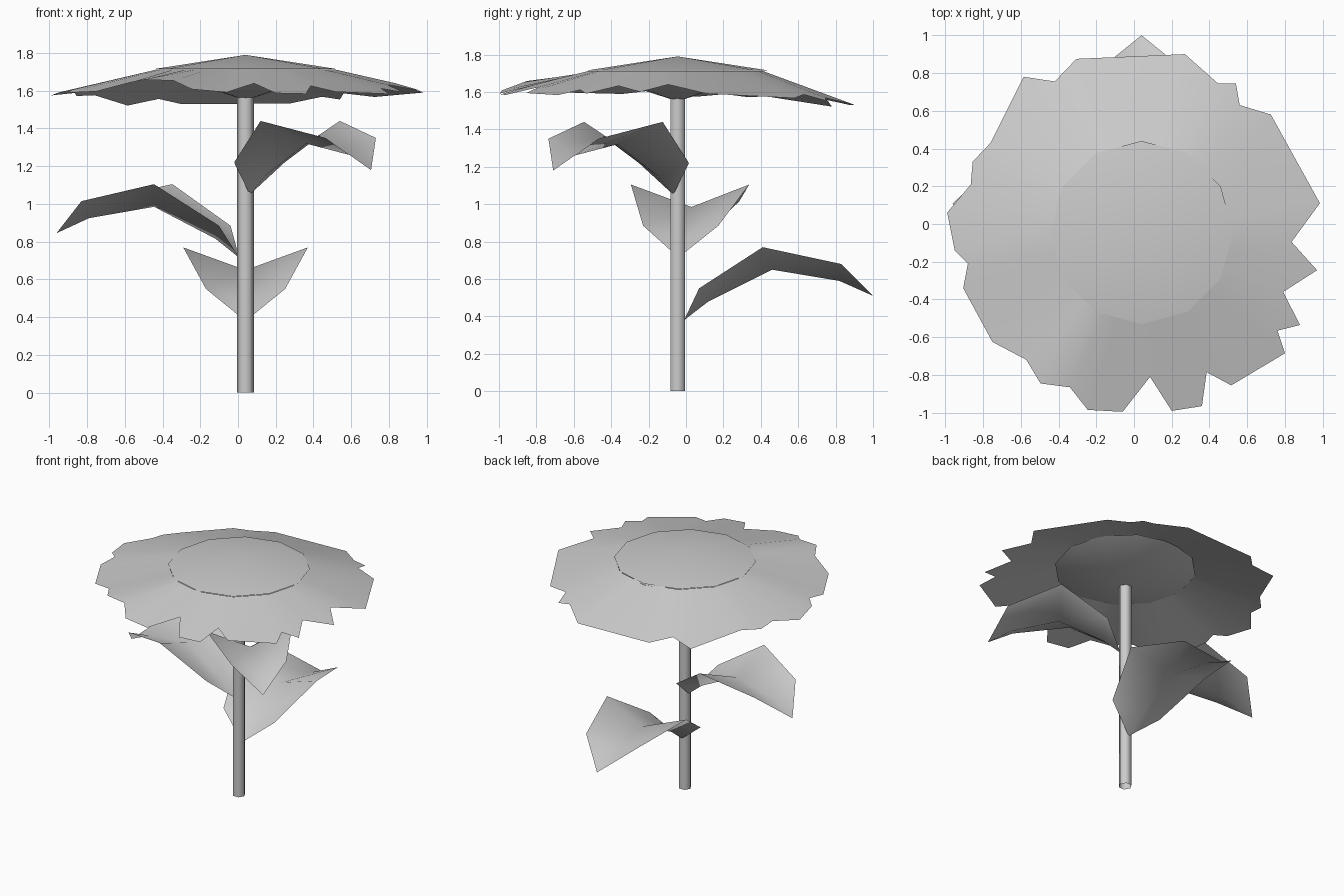
import bpy, bmesh, math
from mathutils import Matrix, Vector

if "Cube" in bpy.data.objects:
    bpy.data.objects.remove(bpy.data.objects["Cube"])

CX, CY = 0.04, -0.045          # stem axis
RING_R, RING_Z = 0.485, 1.715  # rim of the flower centre

grey = bpy.data.materials.new("light_grey")
grey.diffuse_color = (0.6, 0.6, 0.6, 1)
grey.use_nodes = True
grey.node_tree.nodes["Principled BSDF"].inputs["Base Color"].default_value = grey.diffuse_color


def make(name, verts, faces, facing=0, smooth=180):
    """Mesh object; facing = 1 / -1 turns every face up / down."""
    bm = bmesh.new()
    vs = [bm.verts.new(v) for v in verts]
    for f in faces:
        bm.faces.new([vs[i] for i in f])
    bm.normal_update()
    for f in bm.faces:
        if f.normal.z * facing < 0:
            f.normal_flip()
    me = bpy.data.meshes.new(name)
    bm.to_mesh(me)
    bm.free()
    me.materials.append(grey)
    ob = bpy.data.objects.new(name, me)
    bpy.context.collection.objects.link(ob)
    bpy.ops.object.select_all(action='DESELECT')
    ob.select_set(True)
    bpy.context.view_layer.objects.active = ob
    bpy.ops.object.shade_smooth_by_angle(angle=math.radians(smooth))
    return ob


def ring(n, r, z):
    return [(CX + r * math.cos(2 * math.pi * i / n),
             CY + r * math.sin(2 * math.pi * i / n), z) for i in range(n)]


# Stem: open six-sided tube
make("stem", ring(6, 0.045, 0) + ring(6, 0.045, 1.57),
     [(i, (i + 1) % 6, (i + 1) % 6 + 6, i + 6) for i in range(6)])

# Flower centre: low dome above, shallow cone below
fan = [(i, (i + 1) % 12, 12) for i in range(12)]
make("flower_centre", ring(12, RING_R, RING_Z) + [(CX, CY, 1.79)], fan, 1)
make("flower_base", ring(12, RING_R, RING_Z - 0.01) + [(CX, CY, 1.55)], fan, -1)

# Petals: ragged sheet hanging from the rim of the centre
outline = [
    (0.985, 0.11), (0.725, 0.58), (0.56, 0.63), (0.54, 0.745), (0.445, 0.745),
    (0.27, 0.90), (-0.305, 0.875), (-0.42, 0.755), (-0.585, 0.78), (-0.76, 0.43),
    (-0.855, 0.33), (-0.865, 0.21), (-0.99, 0.06), (-0.95, -0.14), (-0.88, -0.21),
    (-0.905, -0.34), (-0.75, -0.625), (-0.57, -0.72), (-0.495, -0.845),
    (-0.34, -0.865), (-0.245, -0.985), (-0.06, -0.995), (0.085, -0.81),
    (0.2, -0.99), (0.36, -0.965), (0.385, -0.785), (0.515, -0.855),
    (0.8, -0.685), (0.76, -0.565), (0.88, -0.535), (0.79, -0.36),
    (0.97, -0.245), (0.835, -0.095)]
inner, outer = [], []
for x, y in outline:
    a, r = math.atan2(y - CY, x - CX), math.hypot(x - CX, y - CY)
    s = math.sin(a)
    # droop: strongest at the back, one raised patch at the front left
    slope = 0.24 + 0.14 * max(0, s) + 0.03 * max(0, -s)
    slope -= 0.15 * math.exp(-((math.degrees(a) + 122) / 15) ** 2)
    outer.append((x, y, RING_Z - slope * (r - RING_R)))
    # matching point on the twelve-sided rim
    step = math.pi / 6
    ri = RING_R * math.cos(step / 2) / math.cos(a % step - step / 2)
    inner.append((CX + ri * math.cos(a), CY + ri * math.sin(a), RING_Z - 0.003))
n = len(outline)
make("petals", inner + outer,
     [(i, (i + 1) % n, (i + 1) % n + n, i + n) for i in range(n)], 1)

# Leaves: (edge distance, edge height, half width, rib distance, rib height)
sections = [(0.115, 0.17, 0.21, 0.165, 0.10),
            (0.455, 0.39, 0.33, 0.505, 0.27),
            (0.875, 0.30, 0.21, 0.865, 0.21)]


def leaf(name, angle, z, scale):
    pts = [(0.035, 0, 0)]
    for d, h, w, rd, rh in sections:
        pts += [(d, w, h), (rd, 0, rh), (d, -w, h)]
    pts.append((1.045, 0, 0.13))
    faces = [(0, 1, 2), (0, 2, 3), (7, 10, 8), (8, 10, 9)]
    for k in (1, 4):
        faces += [(k, k + 3, k + 4, k + 1), (k + 1, k + 4, k + 5, k + 2)]
    m = (Matrix.Translation((CX, CY, z)) @ Matrix.Rotation(math.radians(angle), 4, 'Z')
         @ Matrix.Diagonal((scale, scale, 1, 1)))
    make(name, [m @ Vector(p) for p in pts], faces, 1)


leaf("lower_leaf", 90, 0.38, 1.0)
leaf("middle_leaf", 171.3, 0.715, 0.97)
leaf("upper_leaf", -45, 1.05, 0.9)
